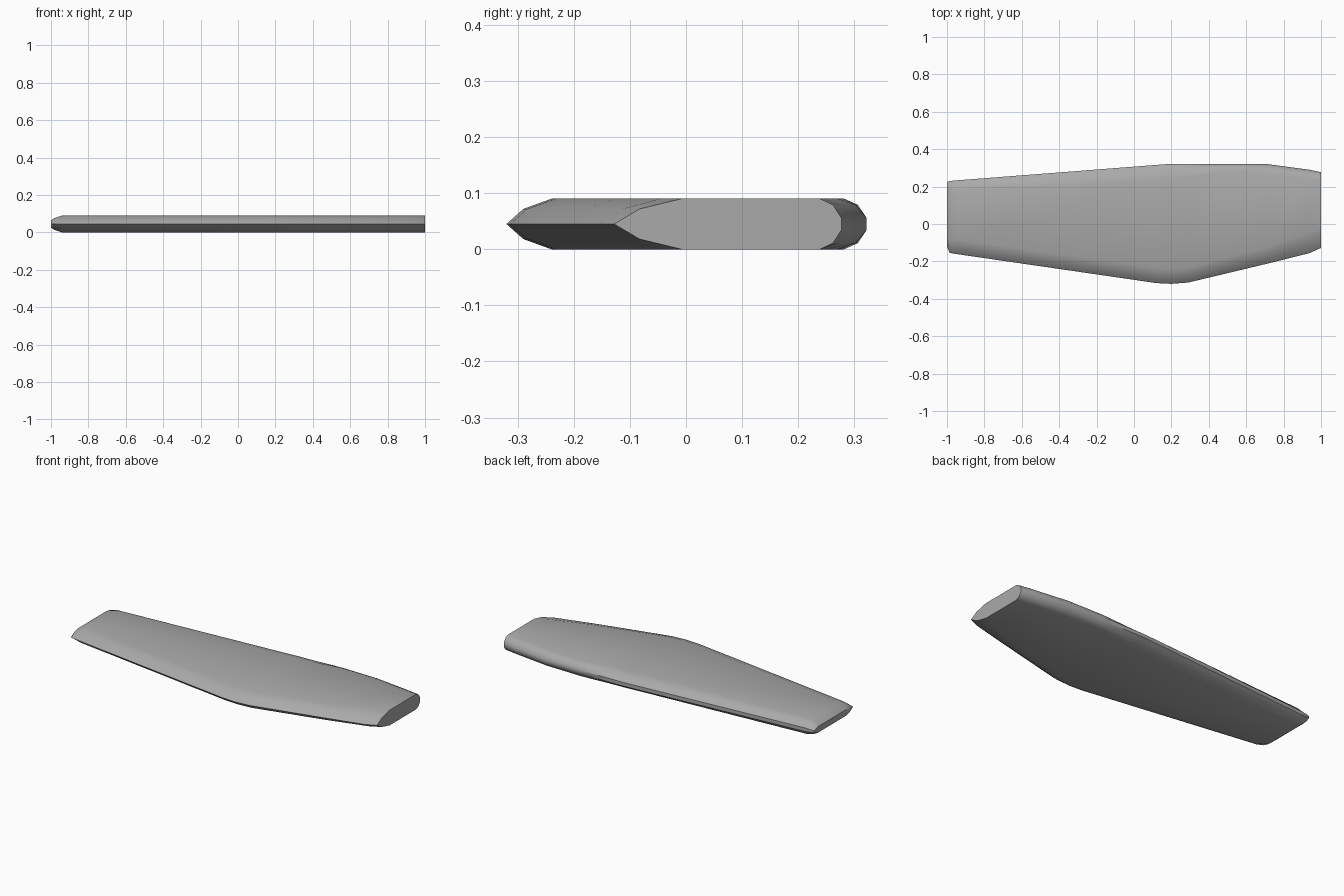
import bpy, bmesh, math

cube = bpy.data.objects.get("Cube")
if cube:
    bpy.data.objects.remove(cube)

MID = 0.045   # height of the sharp edge line

grey = bpy.data.materials.new("plain_grey")
grey.use_nodes = True
colour = (0.4, 0.4, 0.4, 1)
grey.diffuse_color = colour
grey.node_tree.nodes["Principled BSDF"].inputs["Base Color"].default_value = colour

# Stations along the slab: x, front y, back y, front inset, back inset, half height
stations = [
    (-1.0, -0.12, 0.225, 0.05, 0.04, 0.018),
    (-0.985, -0.155, 0.23, 0.07, 0.05, 0.03),
    (-0.94, -0.162, 0.234, 0.08, 0.055, 0.045),
    (0.12, -0.316, 0.316, 0.08, 0.08, 0.045),
    (0.2, -0.32, 0.322, 0.08, 0.08, 0.045),
    (0.29, -0.313, 0.322, 0.08, 0.07, 0.045),
    (0.47, -0.27, 0.322, 0.085, 0.04, 0.045),
    (0.7, -0.215, 0.322, 0.09, 0.05, 0.045),
    (0.94, -0.155, 0.29, 0.11, 0.045, 0.045),
    (1.0, -0.128, 0.277, 0.12, 0.038, 0.045),
]


def section(front, back, fi, bi, half):
    """Closed outline: sharp front edge, blunt back edge, mirrored below."""
    upper = [(front + fi * 0.38, 0.6), (front + fi, 1.0), (back - bi, 1.0),
             (back - bi * 0.4, 0.76), (back, 0.24)]
    outline = [(front, 0)] + upper + [(y, -h) for y, h in reversed(upper)]
    return [(y, MID + h * half) for y, h in outline]


# Loft the slab through its sections and cap both ends
bm = bmesh.new()
rings = [[bm.verts.new((s[0], y, z)) for y, z in section(*s[1:])] for s in stations]
for a, b in zip(rings, rings[1:]):
    for i in range(len(a)):
        j = (i + 1) % len(a)
        bm.faces.new((a[i], a[j], b[j], b[i]))
bm.faces.new(rings[0])
bm.faces.new(rings[-1])
bmesh.ops.recalc_face_normals(bm, faces=bm.faces)

mesh = bpy.data.meshes.new("tapered_slab")
bm.to_mesh(mesh)
bm.free()
mesh.materials.append(grey)
slab = bpy.data.objects.new("tapered_slab", mesh)
bpy.context.collection.objects.link(slab)

# Smooth shading with the edge lines kept sharp
bpy.context.view_layer.objects.active = slab
slab.select_set(True)
bpy.ops.object.shade_smooth_by_angle(angle=math.radians(40))
